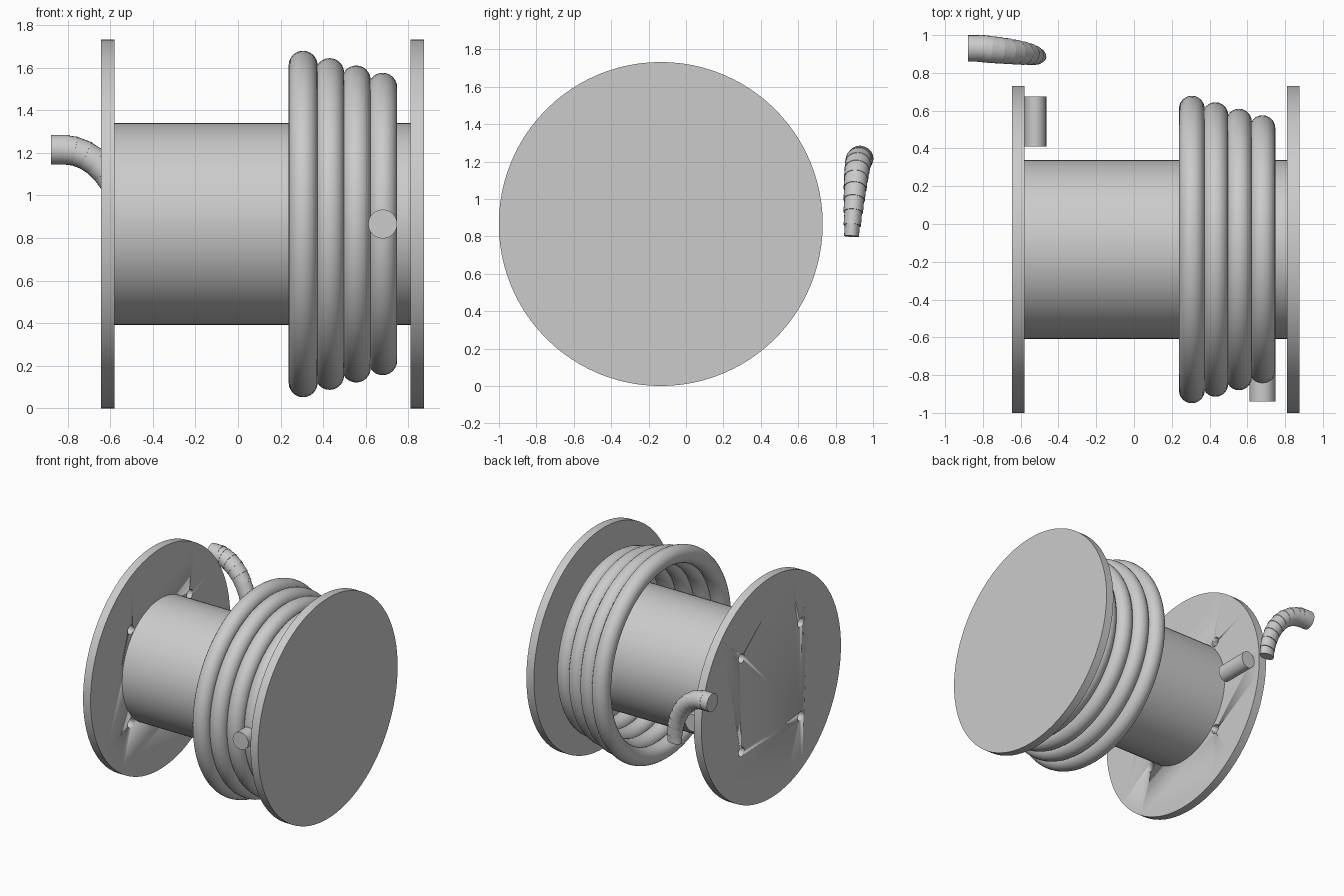
import bpy
from math import sin, cos, pi, radians
from mathutils import Vector, Matrix

if "Cube" in bpy.data.objects:
    bpy.data.objects.remove(bpy.data.objects["Cube"], do_unlink=True)

# Shared material
grey = bpy.data.materials.new("plain grey")
grey.use_nodes = True
grey.diffuse_color = (0.6, 0.6, 0.6, 1)
grey.node_tree.nodes["Principled BSDF"].inputs["Base Color"].default_value = (0.6, 0.6, 0.6, 1)

AXIS_Y, AXIS_Z = -0.135, 0.866  # spool axis, running along x


def finish(name, smooth=True):
    obj = bpy.context.object
    obj.name = name
    obj.data.materials.clear()
    obj.data.materials.append(grey)
    if smooth:
        bpy.ops.object.shade_smooth_by_angle(angle=radians(35))
    return obj


def rod(name, start, end, r_side, r_depth, sides=32, smooth=True):
    """Cylinder between two points; r_depth is measured along the local y."""
    start, end = Vector(start), Vector(end)
    axis = (end - start).normalized()
    # Keep the local y close to world y, unless the rod itself runs along y
    ref = Vector((0, 0, 1)) if abs(axis.y) > 0.9 else Vector((0, 1, 0))
    side = ref.cross(axis).normalized()
    depth = axis.cross(side)
    bpy.ops.mesh.primitive_cylinder_add(vertices=sides, radius=1, depth=1)
    obj = bpy.context.object
    turn = Matrix((side, depth, axis)).transposed().to_4x4()
    scale = Matrix.Diagonal((r_side, r_depth, (end - start).length, 1))
    obj.data.transform(Matrix.Translation((start + end) / 2) @ turn @ scale)
    return finish(name, smooth)


def axle(name, x0, x1, r, dy=0, dz=0, sides=96):
    y, z = AXIS_Y + dy, AXIS_Z + dz
    return rod(name, (x0, y, z), (x1, y, z), r, r, sides)


# Spool: drum between two flanges
axle("drum", -0.6, 0.83, 0.474, sides=64)
axle("left_flange", 0.81, 0.875, 0.866)
right_flange = axle("right_flange", -0.645, -0.58, 0.866)

# Four bolt holes through one flange
for dy in (-0.367, 0.367):
    for dz in (-0.367, 0.367):
        cutter = axle("hole_cutter", -0.75, -0.5, 0.036, dy, dz, 24)
        cutter.hide_render = True
        mod = right_flange.modifiers.new("hole", "BOOLEAN")
        mod.operation = "DIFFERENCE"
        mod.solver = "EXACT"
        mod.object = cutter
        bpy.context.view_layer.objects.active = right_flange
        bpy.ops.object.modifier_apply(modifier=mod.name)
        bpy.data.objects.remove(cutter, do_unlink=True)

# Hose coils, shrinking toward one flange
for i in range(4):
    bpy.ops.mesh.primitive_torus_add(
        major_segments=96, minor_segments=24,
        major_radius=0.746 - 0.0345 * i, minor_radius=0.068,
        location=(0.306 + 0.1247 * i, AXIS_Y, AXIS_Z), rotation=(0, pi / 2, 0))
    finish(f"hose_coil_{i + 1}")

# Short hose ends
rod("hose_end_front", (0.68, -0.94, AXIS_Z), (0.68, -0.675, AXIS_Z), 0.068, 0.068)
rod("hose_end_back", (-0.522, 0.41, AXIS_Z), (-0.522, 0.675, AXIS_Z), 0.058, 0.068, 24)

# Loose bent hose tail, made of overlapping straight pieces
PIECES = 9


def tail_point(t):
    a = t * pi / 2
    return Vector((-0.82 + 0.298 * sin(a), 0.93 - 0.045 * t, 0.8 + 0.415 * cos(a)))


rod("hose_tail_tip", (-0.88, 0.93, 1.215), (-0.79, 0.93, 1.215), 0.07, 0.07, 24)
for i in range(PIECES):
    t0, t1 = i / PIECES, (i + 1) / PIECES
    p, q = tail_point(t0), tail_point(t1)
    overlap = (q - p) * 0.2
    last = i == PIECES - 1
    rod(f"hose_tail_piece_{i + 1}", p - overlap, q if last else q + overlap,
        0.07 - 0.012 * t1, 0.072 - 0.032 * t1 ** 2, 24)
